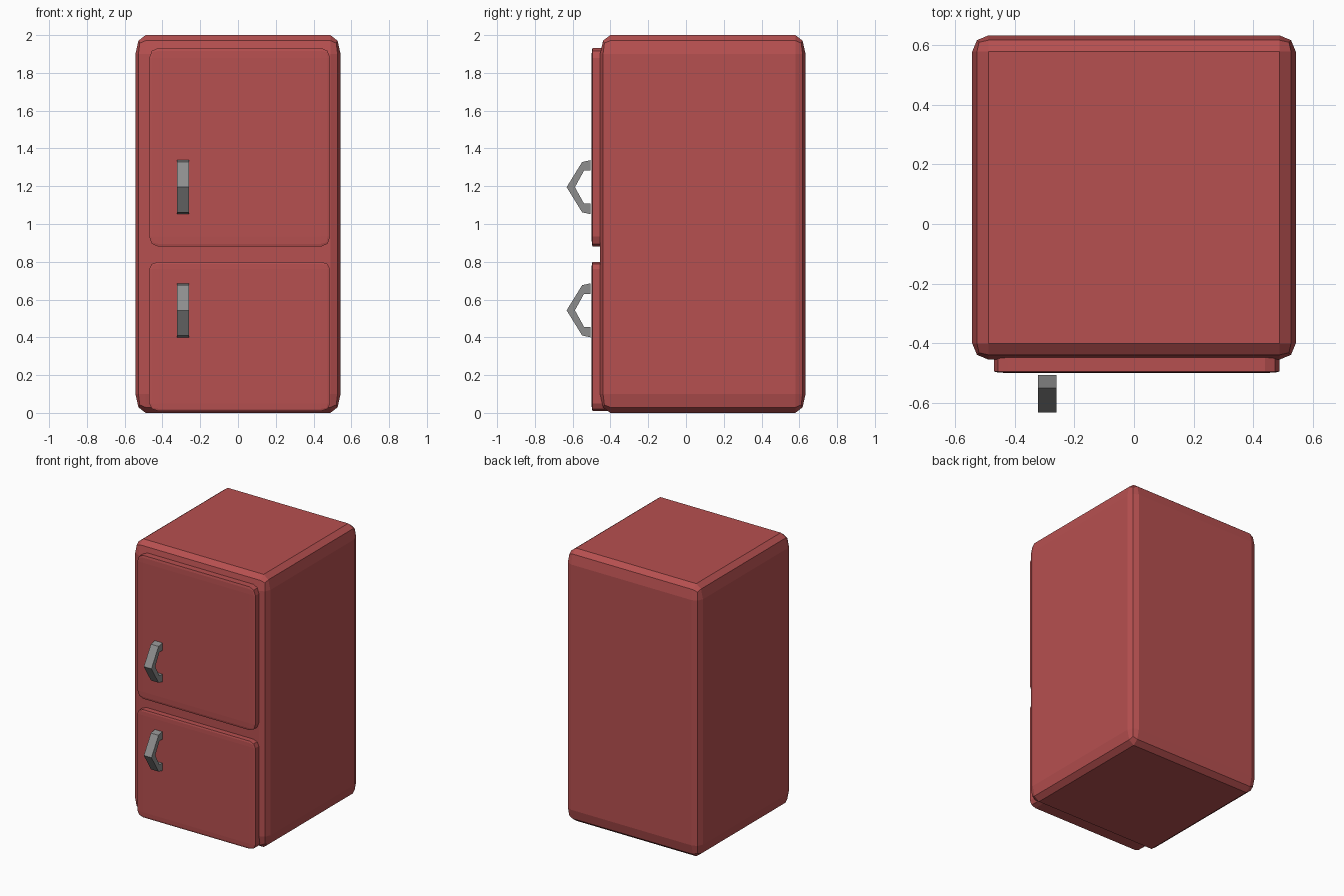
import bpy, bmesh
from mathutils import Vector

if "Cube" in bpy.data.objects:
    bpy.data.objects.remove(bpy.data.objects["Cube"])


def material(name, rgb):
    m = bpy.data.materials.new(name)
    m.diffuse_color = (*rgb, 1.0)
    m.use_nodes = True
    m.node_tree.nodes["Principled BSDF"].inputs["Base Color"].default_value = m.diffuse_color
    return m


RED = material("red enamel", (0.47, 0.08, 0.08))
GREY = material("grey metal", (0.27, 0.27, 0.27))


def add_object(name, bm, mat):
    bmesh.ops.recalc_face_normals(bm, faces=bm.faces)
    mesh = bpy.data.meshes.new(name)
    bm.to_mesh(mesh)
    bm.free()
    mesh.materials.append(mat)
    ob = bpy.data.objects.new(name, mesh)
    bpy.context.collection.objects.link(ob)
    return ob


def rounded_box(name, low, high, mat):
    """Unit cube with two-step bevel, then stretched so the bevel stretches too."""
    low, high = Vector(low), Vector(high)
    bm = bmesh.new()
    bmesh.ops.create_cube(bm, size=1.0)
    bmesh.ops.bevel(bm, geom=bm.edges[:], offset=0.05, segments=2,
                    profile=0.5, affect='EDGES')
    bmesh.ops.scale(bm, vec=high - low, verts=bm.verts)
    bmesh.ops.translate(bm, vec=(low + high) / 2, verts=bm.verts)
    return add_object(name, bm, mat)


def handle(name, z):
    """Bent bar: side profile (y, z offset) extruded across x."""
    upper_outer = [(-0.506, 0.143), (-0.55, 0.133)]
    upper_inner = [(-0.54, 0.087), (-0.506, 0.087)]
    profile = (upper_outer + [(-0.632, 0.0)]
               + [(y, -h) for y, h in reversed(upper_outer)]
               + [(y, -h) for y, h in reversed(upper_inner)]
               + [(-0.588, 0.0)] + upper_inner)
    bm = bmesh.new()
    face = bm.faces.new([bm.verts.new((-0.322, y, z + h)) for y, h in profile])
    ext = bmesh.ops.extrude_face_region(bm, geom=[face], use_keep_orig=True)
    moved = [v for v in ext["geom"] if isinstance(v, bmesh.types.BMVert)]
    bmesh.ops.translate(bm, vec=(0.062, 0, 0), verts=moved)
    return add_object(name, bm, GREY)


# Cabinet
rounded_box("cabinet", (-0.543, -0.455, 0.0), (0.543, 0.633, 2.0), RED)

# Doors
rounded_box("upper_door", (-0.47, -0.50, 0.88), (0.488, -0.40, 1.932), RED)
rounded_box("lower_door", (-0.47, -0.50, 0.01), (0.488, -0.40, 0.80), RED)

# Handles
handle("upper_handle", 1.195)
handle("lower_handle", 0.543)
